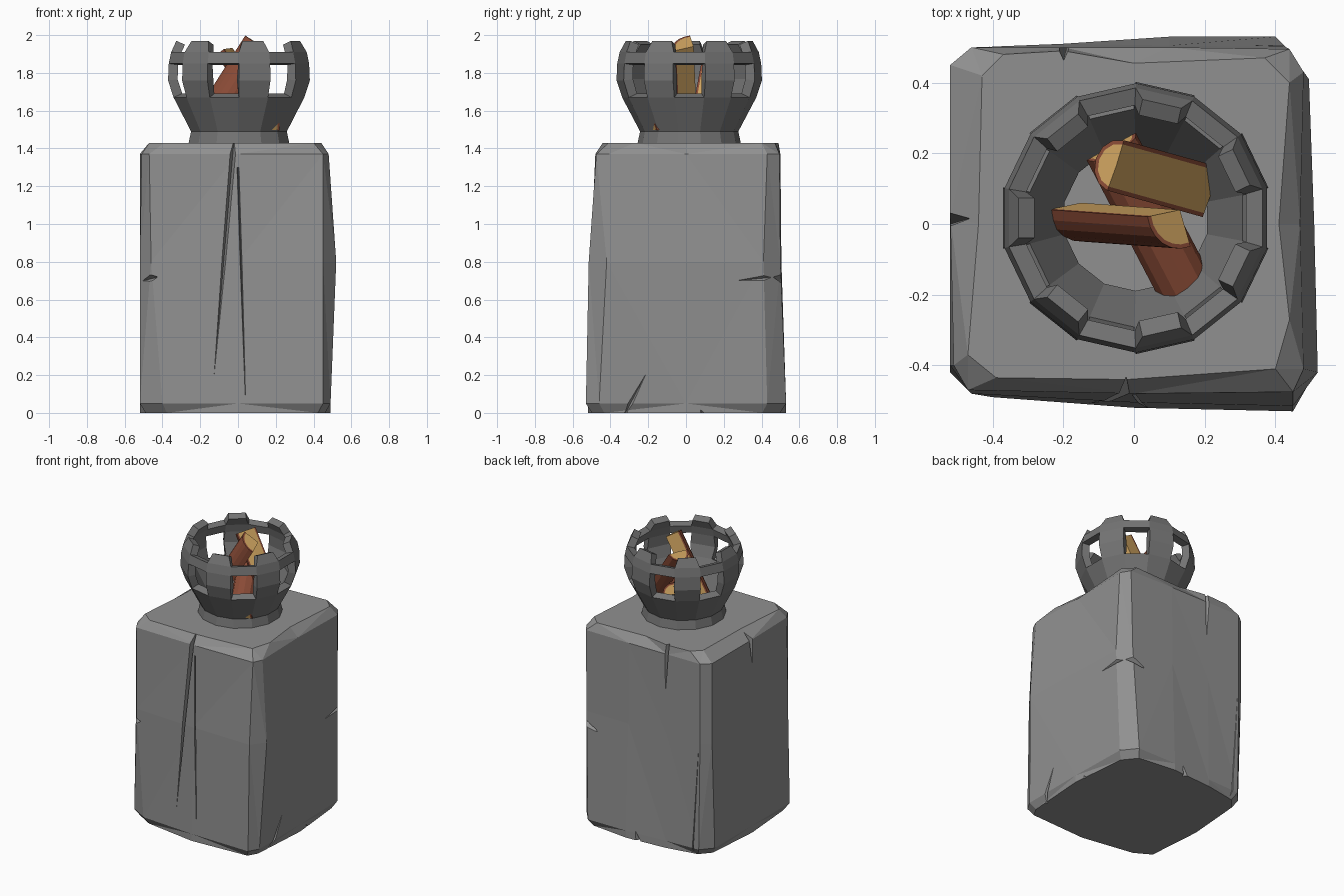
import bpy, bmesh, math
from mathutils import Vector

if "Cube" in bpy.data.objects:
    bpy.data.objects.remove(bpy.data.objects["Cube"])


def material(name, rgb):
    m = bpy.data.materials.new(name)
    m.diffuse_color = (*rgb, 1)
    m.use_nodes = True
    m.node_tree.nodes["Principled BSDF"].inputs["Base Color"].default_value = m.diffuse_color
    return m


STONE = material("stone grey", (0.28, 0.28, 0.28))
IRON = material("dark iron grey", (0.175, 0.175, 0.175))
BARK = material("red brown bark", (0.27, 0.075, 0.04))
WOOD = material("tan wood", (0.64, 0.38, 0.12))


def make(name, bm, mats):
    bmesh.ops.recalc_face_normals(bm, faces=bm.faces[:])
    me = bpy.data.meshes.new(name)
    bm.to_mesh(me)
    bm.free()
    for m in mats:
        me.materials.append(m)
    ob = bpy.data.objects.new(name, me)
    bpy.context.collection.objects.link(ob)
    return ob


# Stone pillar: outlines (counter-clockwise from front left) lofted upwards
FOOT = [(-.40, -.49), (0, -.52), (.45, -.53), (.49, -.46), (.49, 0), (.48, .43), (.40, .53),
        (.10, .53), (-.2, .51), (-.45, .5), (-.52, .42), (-.52, 0), (-.52, -.42)]
MIDDLE = [(-.46, -.48), (0, -.505), (.45, -.515), (.52, -.42), (.51, 0), (.495, .41), (.43, .5),
          (.1, .505), (-.2, .5), (-.46, .5), (-.52, .45), (-.52, 0), (-.52, -.40)]
SHOULDER = [(-.47, -.47), (0, -.48), (.45, -.475), (.48, -.41), (.47, 0), (.48, .43), (.44, .495),
            (.1, .5), (-.2, .5), (-.46, .5), (-.52, .45), (-.52, .02), (-.51, -.40)]
CAP = [(-.39, -.435), (-.02, -.44), (.40, -.41), (.44, -.27), (.41, 0), (.44, .40), (.37, .47),
       (0, .455), (-.2, .49), (-.37, .48), (-.43, .42), (-.44, 0), (-.47, -.37)]
corners = {0, 2, 3, 5, 6, 9, 10, 12}
BASE = [(x * .94, y * .94) if i in corners else (x, y) for i, (x, y) in enumerate(FOOT)]
bm = bmesh.new()
rings = [[bm.verts.new((x, y, z)) for x, y in pts] for pts, z in
         ((BASE, 0), (FOOT, .05), (MIDDLE, .8), (SHOULDER, 1.37), (CAP, 1.43))]
n = len(BASE)
for lo, hi in zip(rings, rings[1:]):
    for i in range(n):
        j = (i + 1) % n
        bm.faces.new((lo[i], lo[j], hi[j], hi[i]))
bm.faces.new(rings[0][::-1])
bm.faces.new(rings[-1])
bmesh.ops.triangulate(bm, faces=[f for f in bm.faces if len(f.verts) == 4])
pillar = make("stone_pillar", bm, [STONE])


# Cracks and chips: tapering wedges cut out of the pillar
def crack(p, q, out, width, depth):
    p, q, out = Vector(p), Vector(q), Vector(out).normalized()
    side = (q - p).cross(out).normalized() * width
    lift = out * .06
    bm = bmesh.new()
    for v in (p + side * 1.5 + lift, p - side * 1.5 + lift, p - out * depth,
              q + lift + side * .1, q + lift - side * .1, q - out * .003):
        bm.verts.new(v)
    bmesh.ops.convex_hull(bm, input=bm.verts[:])
    cutter = make("crack_cutter", bm, [STONE])
    cutter.hide_render = True
    mod = pillar.modifiers.new("crack", 'BOOLEAN')
    mod.operation, mod.solver, mod.object = 'DIFFERENCE', 'EXACT', cutter
    bpy.context.view_layer.objects.active = pillar
    bpy.ops.object.modifier_apply(modifier=mod.name)
    bpy.data.objects.remove(cutter)


F, R, B, L = (0, -1, 0), (1, 0, 0), (0, 1, 0), (-1, 0, 0)
crack((-.02, -.47, 1.46), (-.14, -.52, .04), F, .022, .04)     # long front split
crack((.0, -.48, 1.30), (.04, -.52, .06), F, .012, .02)
crack((-.535, -.46, .70), (-.42, -.475, .72), (-.7, -.7, 0), .045, .05)  # corner nicks
crack((.50, .48, .72), (.50, .27, .70), R, .04, .04)
crack((.46, .50, .72), (.34, .50, .68), B, .04, .04)
crack((.49, -.33, -.02), (.50, -.21, .21), R, .03, .04)        # foot chips
crack((0, .53, -.03), (.03, .53, .07), B, .05, .04)
crack((.49, .1, -.03), (.5, .06, .05), R, .06, .03)
crack((-.2, .50, 1.46), (-.19, .50, 1.12), B, .03, .04)        # top edge splits
crack((-.52, .02, 1.47), (-.52, .0, 1.2), L, .035, .07)
crack((-.40, .51, -.02), (-.45, .50, .78), B, .012, .03)

# Fire basket: 14-sided shell, every second side open, thickened inwards
PROFILE = [(.275, 1.42), (.26, 1.49), (.355, 1.67), (.385, 1.76), (.381, 1.85),
           (.368, 1.91), (.340, 1.97)]
SIDES, CX, CY = 14, .005, .017
bm = bmesh.new()
grid = []
for r, z in PROFILE:
    grid.append([bm.verts.new((CX + r * math.cos(a), CY + r * math.sin(a), z)) for a in
                 (2 * math.pi * i / SIDES - math.pi / 2 for i in range(SIDES))])
for row in range(len(PROFILE) - 1):
    for i in range(SIDES):
        if i % 2 and row in (2, 3, 5):
            continue
        j = (i + 1) % SIDES
        bm.faces.new((grid[row][i], grid[row][j], grid[row + 1][j], grid[row + 1][i]))
for i in range(0, SIDES, 2):                                   # narrow the prong tips
    a, b = grid[-1][i], grid[-1][i + 1]
    d = (b.co - a.co) * .13
    a.co += d
    b.co -= d
basket = make("fire_basket", bm, [IRON])
mod = basket.modifiers.new("thickness", 'SOLIDIFY')
mod.thickness, mod.offset, mod.use_even_offset = .05, -1, True


# Split logs: bark arc with a thin rim around a wood core
def log(name, a, b, out, radius, half_span, steps=6, bark=.012):
    a, b = Vector(a), Vector(b)
    d = (b - a).normalized()
    out = Vector(out)
    out = (out - d * out.dot(d)).normalized()
    side = d.cross(out)
    bm = bmesh.new()

    def ring(c):
        arcs = []
        for r in (radius, radius - bark):
            arcs.append([bm.verts.new(c + r * (out * math.cos(t) + side * math.sin(t))) for t in
                         (math.radians(half_span * (2 * i / steps - 1)) for i in range(steps + 1))])
        return arcs[0], arcs[1], bm.verts.new(c)

    ends = [ring(a), ring(b)]

    def face(verts, mat):
        bm.faces.new(verts).material_index = mat

    for o, k, apex in ends:
        face(k + [apex], 1)
        for i in range(steps):
            face((o[i], o[i + 1], k[i + 1], k[i]), 0)
    (o, k, p), (o2, k2, p2) = ends
    for i in range(steps):
        face((o[i], o[i + 1], o2[i + 1], o2[i]), 0)
    for e in (0, -1):
        face((o[e], k[e], k2[e], o2[e]), 0)
        face((k[e], p, p2, k2[e]), 1)
    make(name, bm, [BARK, WOOD])


log("quarter_log", (-.15, .06, 1.50), (.13, .04, 1.94), (-.42, -.87, .27), .11, 50)
log("half_log", (.22, .09, 1.53), (-.05, .165, 1.93), (-.7, .25, -.5), .075, 88)
log("low_log", (.15, -.19, 1.50), (-.065, .22, 1.65), (.1, 0, 1), .08, 88)
